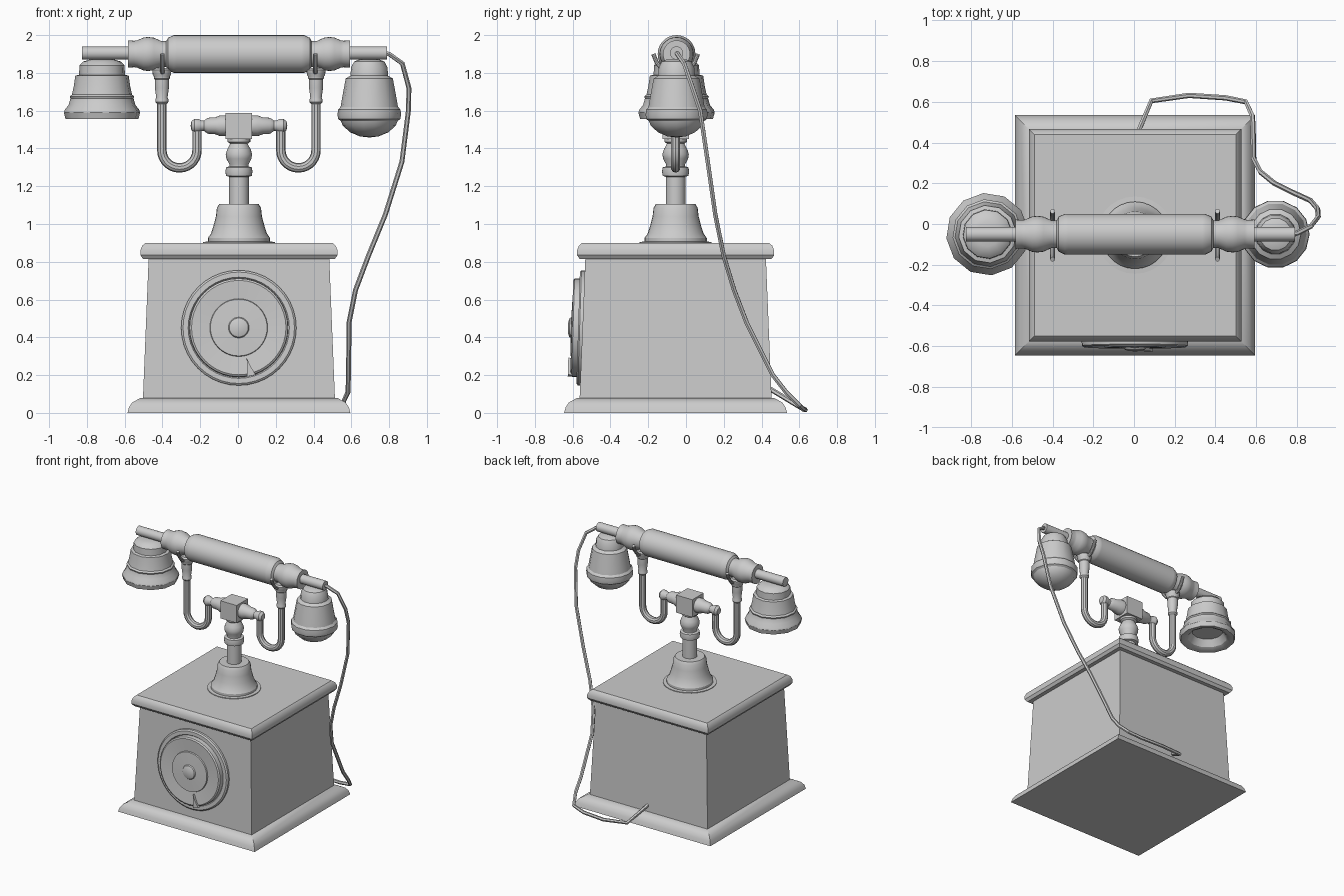
import bpy, bmesh, math
from mathutils import Matrix, Vector

CX, CY = 0.005, -0.055          # vertical axis of the telephone
UP = Matrix.Identity(4)
ALONG_X = Matrix.Rotation(math.pi / 2, 4, 'Y')


def finish(bm, name, matrix=UP):
    bmesh.ops.remove_doubles(bm, verts=bm.verts, dist=1e-5)
    bmesh.ops.recalc_face_normals(bm, faces=bm.faces)
    me = bpy.data.meshes.new(name)
    bm.to_mesh(me)
    bm.free()
    ob = bpy.data.objects.new(name, me)
    ob.matrix_world = matrix
    bpy.context.collection.objects.link(ob)
    return ob


def loft(name, profile, n, matrix, phase=0.0, scale=1.0):
    """Stack n-sided rings from (radius, height) pairs; caps both ends."""
    bm = bmesh.new()
    rings = []
    for r, h in profile:
        r = max(r, 1e-7) * scale
        rings.append([bm.verts.new((r * math.cos(phase + 2 * math.pi * i / n),
                                    r * math.sin(phase + 2 * math.pi * i / n), h))
                      for i in range(n)])
    for a, b in zip(rings, rings[1:]):
        for i in range(n):
            j = (i + 1) % n
            bm.faces.new((a[i], a[j], b[j], b[i]))
    bm.faces.new(rings[0][::-1])
    bm.faces.new(rings[-1])
    return finish(bm, name, matrix)


def at(x, y, z, rot=UP):
    return Matrix.Translation((x, y, z)) @ rot


def square_stack(name, profile):
    return loft(name, profile, 4, at(CX, CY, 0), math.pi / 4, math.sqrt(2))


def tube(name, points, radius, res=3):
    cu = bpy.data.curves.new(name, 'CURVE')
    cu.dimensions = '3D'
    cu.bevel_depth = radius
    cu.bevel_resolution = res
    cu.use_fill_caps = True
    sp = cu.splines.new('POLY')
    sp.points.add(len(points) - 1)
    for p, co in zip(sp.points, points):
        p.co = (*co, 1)
    ob = bpy.data.objects.new(name, cu)
    bpy.context.collection.objects.link(ob)
    return ob


# wooden case: plinth, tapered body, lid
square_stack("plinth", [(0.59, 0), (0.582, 0.03), (0.565, 0.055), (0.52, 0.08)])
square_stack("case_body", [(0.508, 0.08), (0.478, 0.82)])
square_stack("lid", [(0.508, 0.815), (0.522, 0.835), (0.522, 0.86),
                     (0.512, 0.885), (0.495, 0.9)])

# dial on the front face, leaning back with it
dial_m = at(0.004, -0.553, 0.45, Matrix.Rotation(math.radians(88.2), 4, 'X'))
loft("dial", [(0.305, -0.01), (0.305, 0.01), (0.295, 0.018), (0.268, 0.018),
              (0.262, 0.01), (0.26, 0.045), (0.25, 0.052), (0.153, 0.044),
              (0.15, 0.053), (0.055, 0.056), (0.05, 0.064), (0.03, 0.071),
              (0, 0.073)], 40, dial_m)
# finger stop
bm = bmesh.new()
f = bm.faces.new([bm.verts.new((x, y, 0.04)) for x, y in
                  ((0.045, -0.26), (0.09, -0.25), (0.062, -0.205), (0.042, -0.16))])
ext = bmesh.ops.extrude_face_region(bm, geom=[f])
bmesh.ops.translate(bm, vec=(0, 0, 0.025),
                    verts=[g for g in ext['geom'] if isinstance(g, bmesh.types.BMVert)])
finish(bm, "finger_stop", dial_m)

# turned stand: bell foot, pillar, ring, bulb
loft("stand", [(0.19, 0.895), (0.19, 0.905), (0.165, 0.907), (0.165, 0.925),
               (0.148, 0.95), (0.135, 0.99), (0.122, 1.04), (0.117, 1.085),
               (0.105, 1.105), (0.052, 1.105), (0.052, 1.25), (0.068, 1.255),
               (0.072, 1.278), (0.068, 1.3), (0.05, 1.305), (0.05, 1.315),
               (0.066, 1.345), (0.07, 1.37), (0.062, 1.395), (0.046, 1.425),
               (0.06, 1.435), (0.06, 1.455)], 28, at(CX, CY, 0))
# square block
square_stack("stand_block", [(0.07, 1.45), (0.07, 1.587)])

for s, side in ((1, "right"), (-1, "left")):
    # collar and ball on the side of the block
    rot = ALONG_X if s > 0 else Matrix.Rotation(-math.pi / 2, 4, 'Y')
    loft(f"{side}_collar", [(0.055, 0.06), (0.055, 0.1), (0.045, 0.125), (0.042, 0.165),
                            (0.028, 0.185), (0.028, 0.2), (0.037, 0.215), (0.037, 0.235),
                            (0.024, 0.252), (0, 0.256)], 20, at(CX, CY, 1.52, rot))
    # U-shaped arm
    path = [(0.222, 1.52)]
    path += [(0.315 - 0.093 * math.cos(math.pi * k / 14),
              1.39 - 0.093 * math.sin(math.pi * k / 14)) for k in range(15)]
    path += [(0.408, 1.66)]
    tube(f"{side}_arm", [(CX + s * x, CY, z) for x, z in path], 0.025)
    # turned cup and cradle fork
    loft(f"{side}_cup", [(0.025, 1.635), (0.034, 1.645), (0.034, 1.66), (0.03, 1.67),
                         (0.037, 1.72), (0.037, 1.765), (0.042, 1.77), (0.042, 1.78),
                         (0.048, 1.79), (0.051, 1.815), (0.04, 1.825)],
         18, at(CX + s * 0.408, CY, 0))
    tube(f"{side}_fork", [(CX + s * 0.405, CY + y, z) for y, z in
                          ((-0.118, 1.9), (-0.1, 1.855), (-0.065, 1.81), (0, 1.79),
                           (0.065, 1.81), (0.1, 1.855), (0.118, 1.9))], 0.012)

# handset grip, symmetric turned profile
half = [(0.098, 0.33), (0.1, 0.345), (0.086, 0.375), (0.068, 0.385), (0.068, 0.41),
        (0.086, 0.45), (0.09, 0.48), (0.087, 0.505), (0.072, 0.54), (0.07, 0.555),
        (0.072, 0.588)]
half[0] = (0.1, 0.33)
loft("handset_grip", [(r, -h) for r, h in reversed(half)] + half, 28,
     at(CX, -0.05, 1.9, ALONG_X))
loft("handset_rod", [(0.035, -0.825), (0.035, 0.79)], 20, at(0, -0.05, 1.905, ALONG_X))

# earpiece, hollow underneath
loft("earpiece", [(0, 1.62), (0.11, 1.62), (0.14, 1.57), (0.17, 1.555), (0.194, 1.556),
                  (0.203, 1.59), (0.198, 1.605), (0.178, 1.63), (0.168, 1.665),
                  (0.172, 1.675), (0.16, 1.685), (0.15, 1.73), (0.142, 1.785),
                  (0.122, 1.79), (0.12, 1.84), (0.1, 1.86), (0.06, 1.872)],
     12, at(-0.72, -0.05, 0), 0.1)
# mouthpiece with domed end
loft("mouthpiece", [(0, 1.458), (0.05, 1.464), (0.1, 1.485), (0.14, 1.52), (0.15, 1.545),
                    (0.164, 1.555), (0.168, 1.575), (0.166, 1.605), (0.152, 1.62),
                    (0.147, 1.65), (0.125, 1.77), (0.1, 1.785), (0.096, 1.83),
                    (0.08, 1.86), (0.05, 1.872)], 14, at(0.695, -0.05, 0))

# cord from the mouthpiece end round to the back of the case
tube("cord", [(0.77, -0.05, 1.905), (0.8, -0.045, 1.9), (0.87, -0.01, 1.85),
              (0.905, 0.035, 1.72), (0.902, 0.075, 1.6), (0.868, 0.115, 1.33),
              (0.78, 0.155, 1.05), (0.69, 0.2, 0.83), (0.622, 0.255, 0.65),
              (0.588, 0.32, 0.48), (0.585, 0.46, 0.2), (0.582, 0.53, 0.11),
              (0.55, 0.6, 0.04), (0.45, 0.62, 0.02), (0.27, 0.632, 0.016),
              (0.085, 0.605, 0.03), (0.015, 0.44, 0.13)], 0.013, 1)

# turn tubes into meshes and smooth everything, keeping edges sharp
bpy.ops.object.select_all(action='SELECT')
bpy.context.view_layer.objects.active = bpy.data.objects["cord"]
bpy.ops.object.convert(target='MESH')
bpy.ops.object.select_all(action='SELECT')
bpy.ops.object.shade_smooth_by_angle(angle=math.radians(32))
